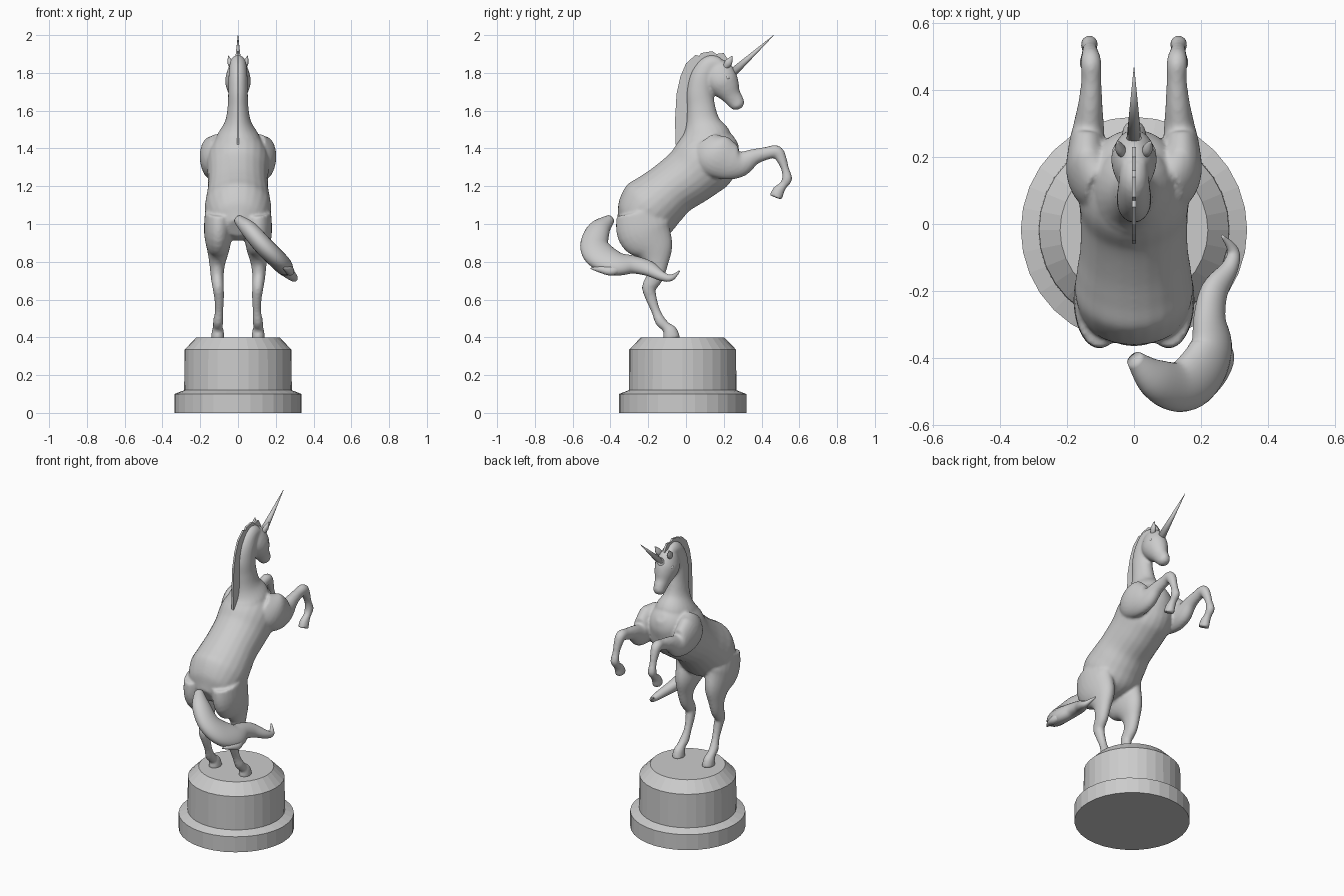
import bpy
import bmesh
from math import cos, sin, tau
from mathutils import Vector

default_cube = bpy.data.objects.get("Cube")
if default_cube:
    bpy.data.objects.remove(default_cube, do_unlink=True)

# One stone colour for the whole statue
stone = bpy.data.materials.new("grey_stone")
stone.use_nodes = True
stone_colour = (.6, .6, .6, 1)
stone.diffuse_color = stone_colour
stone.node_tree.nodes["Principled BSDF"].inputs["Base Color"].default_value = stone_colour


def make_object(name, bm, smooth=True):
    """Turn a bmesh into a named object with the stone material."""
    bmesh.ops.recalc_face_normals(bm, faces=bm.faces[:])
    mesh = bpy.data.meshes.new(name)
    for face in bm.faces:
        face.smooth = smooth
    bm.to_mesh(mesh)
    bm.free()
    mesh.materials.append(stone)
    obj = bpy.data.objects.new(name, mesh)
    bpy.context.collection.objects.link(obj)
    return obj


def spline(stations, steps):
    """Smoothly interpolate station tuples with a Catmull-Rom curve."""
    points = [Vector(station) for station in stations]
    padded = [points[0]] + points + [points[-1]]
    result = []
    for before, start, end, after in zip(padded, padded[1:], padded[2:], padded[3:]):
        for step in range(steps):
            t = step / steps
            bend = before * 2 - start * 5 + end * 4 - after
            twist = start * 3 - before - end * 3 + after
            result.append(start + ((end - before) * t + bend * t * t + twist * t ** 3) / 2)
    return result + [points[-1]]


def loft(bm, stations, side=(1, 0, 0), mirror=1, steps=5, segments=24):
    """Sweep an ellipse through stations: x, y, z, radius in plane, radius along side."""
    samples = spline(stations, steps)
    centres = [Vector((s[0] * mirror, s[1], s[2])) for s in samples]
    rings = []
    for i, sample in enumerate(samples):
        ahead = centres[min(i + 1, len(centres) - 1)]
        tangent = (ahead - centres[max(i - 1, 0)]).normalized()
        across = Vector(side)
        across = (across - tangent * across.dot(tangent)).normalized()
        normal = tangent.cross(across)
        ring = []
        for k in range(segments):
            angle = tau * k / segments
            offset = normal * cos(angle) * sample[3] + across * sin(angle) * sample[4]
            ring.append(bm.verts.new(centres[i] + offset))
        rings.append(ring)
    for lower, upper in zip(rings, rings[1:]):
        for k in range(segments):
            n = (k + 1) % segments
            bm.faces.new((lower[k], lower[n], upper[n], upper[k]))
    bm.faces.new(rings[0])
    bm.faces.new(rings[-1])


def sagittal(stations):
    """Place stations on the centre plane."""
    return [(0, *station) for station in stations]


# Plinth: a faceted turned profile
plinth_profile = [(.337, 0), (.337, .1), (.285, .12), (.283, .335), (.22, .4)]
bm = bmesh.new()
sides = 32
rings = []
for radius, height in plinth_profile:
    rings.append([bm.verts.new((radius * cos(tau * k / sides),
                                radius * sin(tau * k / sides) - .018, height))
                  for k in range(sides)])
for lower, upper in zip(rings, rings[1:]):
    for k in range(sides):
        n = (k + 1) % sides
        bm.faces.new((lower[k], lower[n], upper[n], upper[k]))
bm.faces.new(rings[0])
bm.faces.new(rings[-1])
make_object("plinth", bm, smooth=False)

# Body: overlapping lofts fused into one skin
torso = sagittal([
    (-.34, .98, .05, .06), (-.29, 1.01, .12, .14), (-.21, 1.07, .17, .175),
    (-.14, 1.13, .16, .17), (-.07, 1.19, .15, .16), (.025, 1.26, .16, .16),
    (.1, 1.33, .175, .165), (.17, 1.39, .15, .14), (.23, 1.43, .09, .09),
    (.26, 1.45, .03, .03)])
neck = sagittal([
    (.1, 1.38, .13, .12), (.105, 1.46, .135, .115), (.09, 1.54, .09, .07),
    (.08, 1.62, .075, .055), (.075, 1.7, .07, .052), (.09, 1.78, .065, .05),
    (.13, 1.84, .055, .045), (.18, 1.84, .04, .04)])
head = sagittal([
    (.13, 1.84, .03, .03), (.16, 1.81, .08, .055), (.19, 1.76, .085, .068),
    (.215, 1.72, .073, .06), (.24, 1.68, .052, .045), (.262, 1.65, .045, .037),
    (.277, 1.625, .036, .033), (.285, 1.61, .015, .015)])
hind_leg = [
    (.1, -.24, 1.06, .13, .075), (.105, -.22, .96, .145, .075),
    (.105, -.17, .87, .105, .06), (.11, -.155, .79, .062, .042),
    (.11, -.165, .72, .046, .034), (.105, -.195, .665, .038, .03),
    (.1, -.185, .61, .03, .026), (.1, -.16, .54, .024, .022),
    (.105, -.135, .485, .029, .027), (.107, -.105, .455, .027, .026),
    (.107, -.085, .43, .04, .032), (.107, -.075, .39, .045, .036)]
fore_leg = [
    (.1, .1, 1.42, .08, .05), (.135, .15, 1.37, .115, .065),
    (.14, .23, 1.33, .1, .055), (.135, .29, 1.32, .07, .046),
    (.13, .36, 1.355, .043, .036), (.127, .43, 1.375, .034, .03),
    (.128, .48, 1.382, .034, .031), (.13, .505, 1.345, .028, .026),
    (.132, .525, 1.29, .021, .021), (.133, .535, 1.24, .027, .026),
    (.133, .515, 1.205, .022, .022), (.133, .49, 1.175, .032, .027),
    (.133, .475, 1.14, .035, .03)]
bm = bmesh.new()
for part in (torso, neck, head):
    loft(bm, part)
for mirror in (1, -1):
    loft(bm, hind_leg, mirror=mirror)
    loft(bm, fore_leg, mirror=mirror)
body = make_object("body", bm)
fuse = body.modifiers.new("fuse", "REMESH")
fuse.mode = "VOXEL"
fuse.voxel_size = .008
fuse.use_smooth_shade = True
soften = body.modifiers.new("soften", "SMOOTH")
soften.factor = .5
soften.iterations = 6

# Tail: flattened sweep lying in a tilted plane, with one loose lock
tail = [
    (0, -.4, 1.025, .025, .025), (.06, -.46, .97, .06, .045),
    (.13, -.485, .89, .075, .05), (.19, -.45, .83, .085, .05),
    (.23, -.37, .79, .075, .048), (.225, -.28, .785, .053, .042),
    (.24, -.2, .765, .045, .035), (.285, -.13, .725, .026, .025),
    (.295, -.08, .715, .018, .016), (.262, -.035, .75, .004, .004)]
lock = [
    (.24, -.32, .78, .02, .02), (.27, -.39, .755, .03, .025),
    (.262, -.45, .76, .02, .018), (.24, -.505, .765, .003, .003)]
bm = bmesh.new()
for strand in (tail, lock):
    loft(bm, strand, side=(1, 0, 1))
make_object("tail", bm)

# Ears and eyes
for mirror, label in ((1, "left"), (-1, "right")):
    bm = bmesh.new()
    loft(bm, [(.03, .205, 1.825, .012, .012), (.042, .225, 1.855, .02, .014),
              (.05, .245, 1.89, .002, .002)], mirror=mirror, segments=12)
    make_object(label + "_ear", bm)
    bm = bmesh.new()
    bmesh.ops.create_uvsphere(bm, u_segments=16, v_segments=10, radius=.012)
    bmesh.ops.translate(bm, verts=bm.verts[:], vec=(.052 * mirror, .22, 1.775))
    make_object(label + "_eye", bm)

# Horn
bm = bmesh.new()
loft(bm, [(0, .235, 1.79, .024, .024), (0, .465, 2, .001, .001)], steps=1)
make_object("horn", bm)

# Mane: thin upright crest with a notched top edge
crest = [(-.055, 1.42), (-.058, 1.55), (-.05, 1.69), (-.03, 1.78), (0, 1.85),
         (.05, 1.895), (.07, 1.89), (.08, 1.905), (.14, 1.915), (.16, 1.9),
         (.2, 1.905), (.23, 1.86), (.17, 1.82), (.1, 1.78), (.06, 1.7),
         (.06, 1.55), (.03, 1.43)]
bm = bmesh.new()
thickness = .012
outline = bm.faces.new([bm.verts.new((-thickness / 2, y, z)) for y, z in crest])
grown = bmesh.ops.extrude_face_region(bm, geom=[outline], use_keep_orig=True)
moved = [item for item in grown["geom"] if isinstance(item, bmesh.types.BMVert)]
bmesh.ops.translate(bm, verts=moved, vec=(thickness, 0, 0))
make_object("mane", bm, smooth=False)
